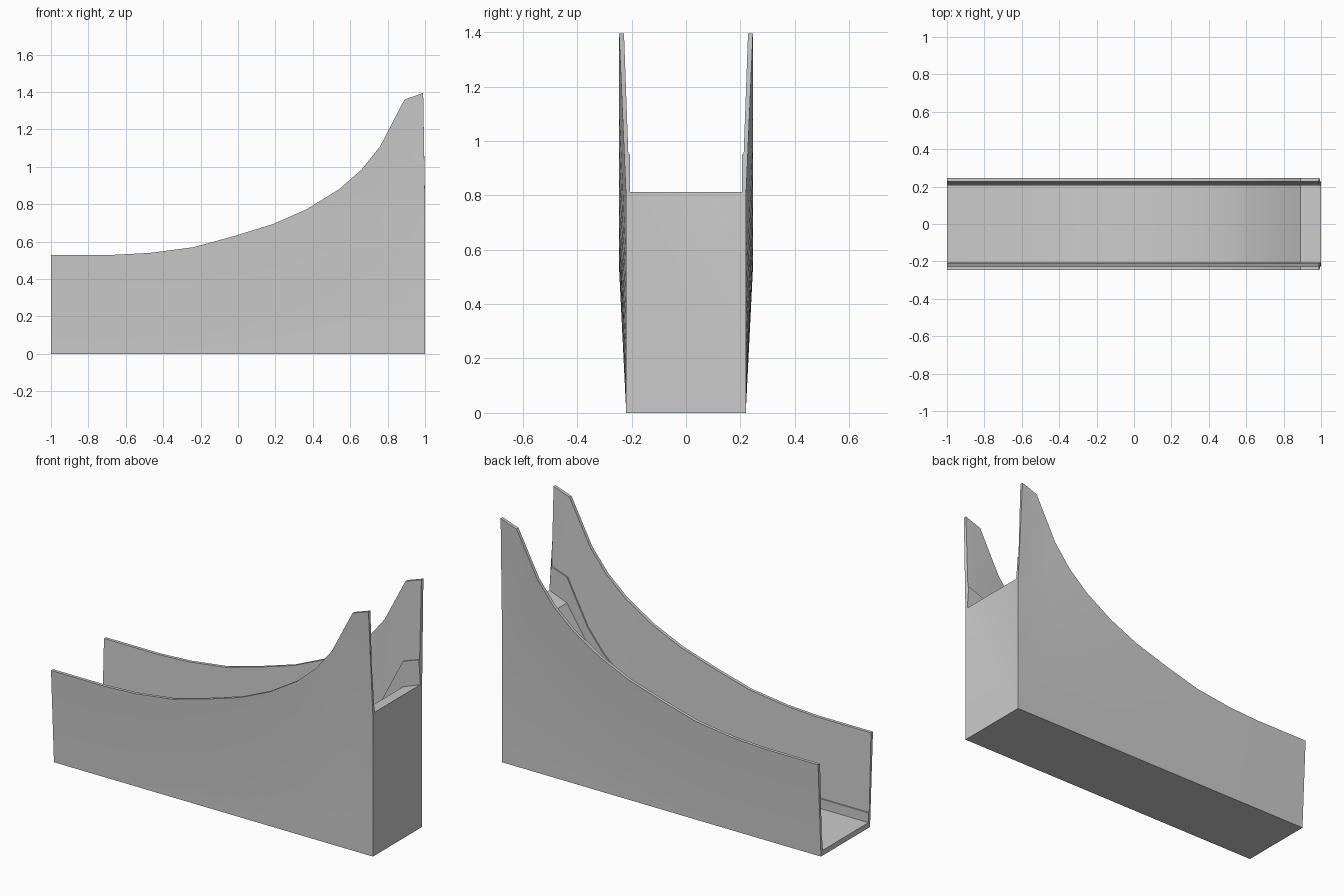
import bpy, bmesh, math

if "Cube" in bpy.data.objects:
    bpy.data.objects.remove(bpy.data.objects["Cube"])

# Stations along the ramp: x, wall top z, floor z
STATIONS = [
    (-1.00, 0.53, 0.03), (-0.66, 0.53, 0.03), (-0.47, 0.54, 0.037),
    (-0.24, 0.57, 0.07), (-0.02, 0.63, 0.12), (0.19, 0.695, 0.19),
    (0.37, 0.775, 0.265), (0.54, 0.88, 0.36), (0.66, 0.985, 0.455),
    (0.76, 1.11, 0.57), (0.89, 1.36, 0.77), (1.00, 1.395, 0.812),
]


def section(x, top, floor):
    """Half trough section (base, flared wall, inner ledge, floor), mirrored."""
    ledge = top - 0.445
    x_top = min(x, 0.99)          # walls stop just short of the end face
    half = [
        (x, 0.22, 0.0), (x, 0.22, floor - 0.025),
        (x_top, 0.246, top), (x_top, 0.228, top),
        (x_top, 0.212, ledge), (x_top, 0.205, ledge), (x, 0.205, floor),
    ]
    return [(a, -b, c) for a, b, c in half] + half[::-1]


# Ramp body lofted through all sections
bm = bmesh.new()
rings = [[bm.verts.new(p) for p in section(*s)] for s in STATIONS]
n = len(rings[0])
for a, b in zip(rings, rings[1:]):
    for i in range(n):
        j = (i + 1) % n
        bm.faces.new((a[i], a[j], b[j], b[i]))

# End caps: both walls and the base
for ring in (rings[0], rings[-1]):
    for ids in ((1, 2, 3, 4, 5, 6), (7, 8, 9, 10, 11, 12), (0, 1, 6, 7, 12, 13)):
        bm.faces.new([ring[i] for i in ids])

bmesh.ops.recalc_face_normals(bm, faces=bm.faces)
mesh = bpy.data.meshes.new("curved_ramp")
bm.to_mesh(mesh)
bm.free()
ramp = bpy.data.objects.new("curved_ramp", mesh)
bpy.context.collection.objects.link(ramp)

bpy.context.view_layer.objects.active = ramp
ramp.select_set(True)
bpy.ops.object.shade_smooth_by_angle(angle=math.radians(25))
